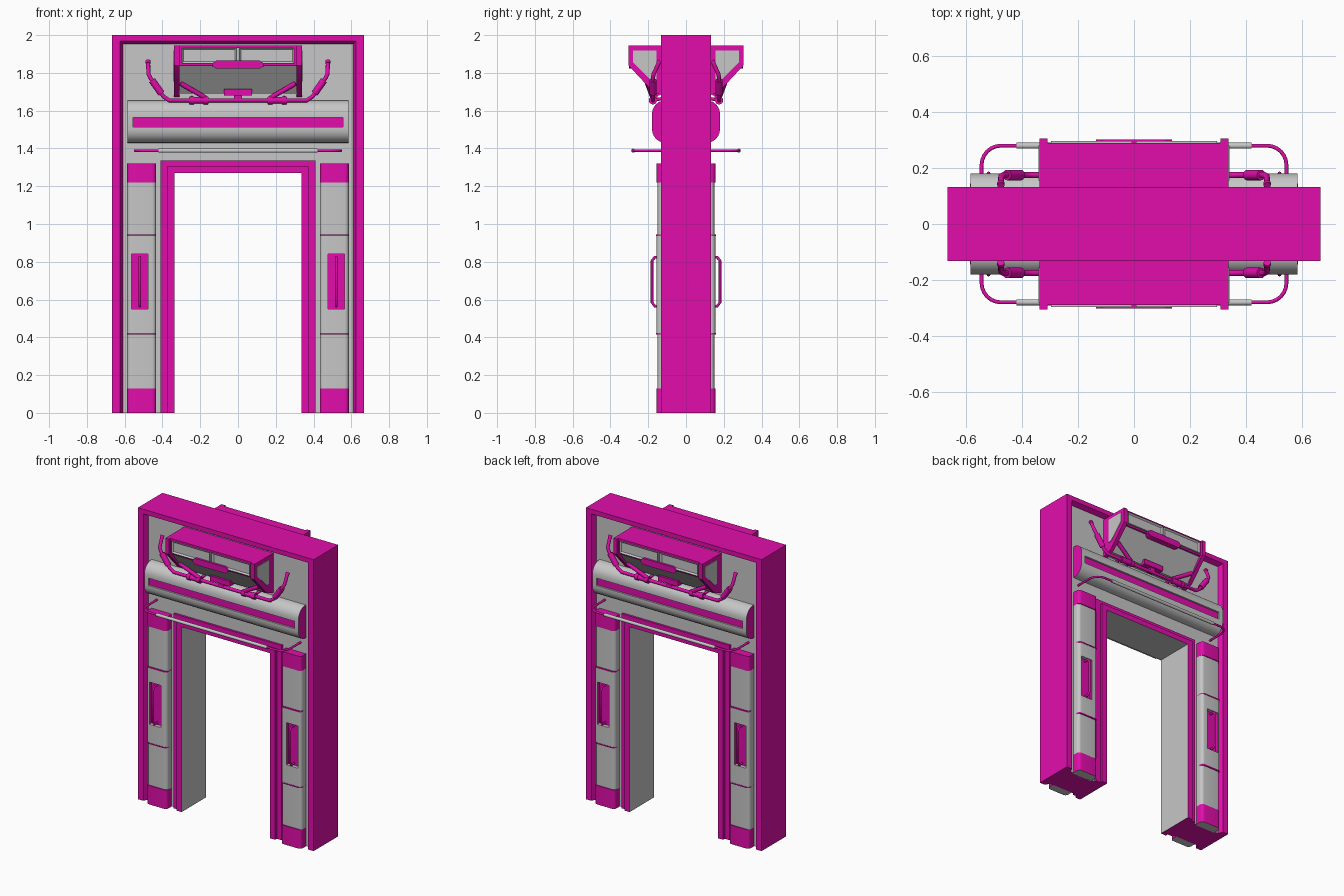
import bpy, bmesh, math
from mathutils import Vector

cube = bpy.data.objects.get("Cube")
if cube:
    bpy.data.objects.remove(cube, do_unlink=True)


def material(name, rgb):
    m = bpy.data.materials.new(name)
    m.use_nodes = True
    m.diffuse_color = (*rgb, 1)
    m.node_tree.nodes["Principled BSDF"].inputs["Base Color"].default_value = (*rgb, 1)
    return m


GREY, PINK = 0, 1
MATS = [material("grey metal", (0.57, 0.57, 0.57)), material("magenta paint", (0.76, 0.004, 0.41))]
parts = []


def finish(name, bm, rule, mirror):
    """Colour faces with a fixed index or a rule(centre, normal), then add mirroring."""
    bmesh.ops.recalc_face_normals(bm, faces=bm.faces)
    me = bpy.data.meshes.new(name)
    for m in MATS:
        me.materials.append(m)
    for f in bm.faces:
        f.normal_update()
        f.material_index = rule(f.calc_center_median(), f.normal) if callable(rule) else rule
    bm.to_mesh(me)
    bm.free()
    ob = bpy.data.objects.new(name, me)
    bpy.context.collection.objects.link(ob)
    if mirror:
        mod = ob.modifiers.new("mirror", "MIRROR")
        mod.use_axis = ("x" in mirror, "y" in mirror, False)
        mod.use_mirror_merge = False
    parts.append(ob)
    return ob


def prism(name, pts, lo, hi, axis, rule, mirror="xy"):
    """Extrude a 2D profile: axis z takes (x, y), axis x takes (z, y), axis y takes (x, z)."""
    place = {"z": lambda a, b, t: (a, b, t), "x": lambda a, b, t: (t, b, a),
             "y": lambda a, b, t: (a, t, b)}[axis]
    bm = bmesh.new()
    ends = [[bm.verts.new(place(a, b, t)) for a, b in pts] for t in (lo, hi)]
    n = len(pts)
    for e in ends:
        bm.faces.new(e)
    for i in range(n):
        j = (i + 1) % n
        bm.faces.new((ends[0][i], ends[0][j], ends[1][j], ends[1][i]))
    return finish(name, bm, rule, mirror)


def box(name, x, y, z, rule, mirror="xy"):
    return prism(name, [(x[0], y[0]), (x[1], y[0]), (x[1], y[1]), (x[0], y[1])], *z, "z", rule, mirror)


def rounded(a0, a1, back, front, r, notch=None):
    """Profile with two rounded front corners and an optional slot (start, end, floor)."""
    pts = [(a0, back)]
    arc = [math.radians(15 * k) for k in range(7)]
    pts += [(a0 + r - r * math.cos(t), front + r - r * math.sin(t)) for t in arc]
    if notch:
        s, e, floor = notch
        pts += [(s, front), (s, floor), (e, floor), (e, front)]
    pts += [(a1 - r + r * math.sin(t), front + r - r * math.cos(t)) for t in arc]
    return pts + [(a1, back)]


def tube(name, path, r, colour, mirror="xy"):
    """Round pipe along a path, with mitred bends and flat ends."""
    path = [Vector(p) for p in path]
    bm = bmesh.new()
    rings = []
    for i, p in enumerate(path):
        before = (p - path[i - 1]).normalized() if i else (path[1] - p).normalized()
        after = (path[i + 1] - p).normalized() if i + 1 < len(path) else before
        along = (before + after).normalized()
        stretch = 1 / along.dot(before)
        bend = after - before
        side = bend.normalized() if bend.length > 1e-4 else along.orthogonal().normalized()
        if rings:
            # carry the previous ring along the segment onto this mitre plane
            ring = []
            for v in rings[-1]:
                d = (p - v.co).dot(along) / before.dot(along)
                ring.append(bm.verts.new(v.co + before * d))
        else:
            up = along.cross(side)
            ring = [bm.verts.new(p + r * stretch * (side * math.cos(t) + up * math.sin(t)))
                    for t in [math.tau * k / 12 for k in range(12)]]
        rings.append(ring)
    for a, b in zip(rings, rings[1:]):
        for k in range(12):
            bm.faces.new((a[k], a[(k + 1) % 12], b[(k + 1) % 12], b[k]))
    for ring in (rings[0], rings[-1]):
        bm.faces.new(ring)
    return finish(name, bm, colour, mirror)


# Door frame: one cross-section (half width, height, depth) swept round the arch
half = [(0.667, 2.0, -0.133), (0.626, 1.968, -0.133), (0.61, 1.953, -0.10), (0.41, 1.335, -0.10),
        (0.41, 1.335, -0.115), (0.375, 1.305, -0.115), (0.375, 1.305, -0.133), (0.335, 1.27, -0.133)]
section = half + [(x, z, -y) for x, z, y in reversed(half)]
bm = bmesh.new()
loops = [[bm.verts.new(c) for c in ((-x, y, 0), (-x, y, z), (x, y, z), (x, y, 0))] for x, z, y in section]
for i, a in enumerate(loops):
    b = loops[(i + 1) % len(loops)]
    for k in range(3):
        bm.faces.new((a[k], a[k + 1], b[k + 1], b[k]))
for k in (0, 3):
    bm.faces.new([lp[k] for lp in loops])


def frame_rule(c, n):
    panel = abs(n.y) > 0.9 and abs(c.y) < 0.105
    reveal = abs(c.y) < 0.01 and abs(c.x) < 0.34 and 0.1 < c.z < 1.3
    return GREY if panel or reveal else PINK


finish("door_frame", bm, frame_rule, "")

# Side columns with caps, rings and a recessed grip
COL = (0.433, 0.587, -0.09)


def cap_rule(c, n):
    return GREY if n.z < -0.5 else PINK


def slot_rule(c, n):
    return PINK if 0.47 < c.x < 0.57 and -0.155 < c.y < -0.12 and abs(n.z) < 0.5 else GREY


plain = rounded(*COL, -0.15, 0.022)
raised = rounded(*COL, -0.156, 0.022)
slotted = rounded(*COL, -0.156, 0.022, (0.477, 0.564, -0.132))
prism("column_foot_cap", raised, 0, 0.13, "z", cap_rule)
prism("column_lower", plain, 0.13, 0.42, "z", GREY)
prism("column_middle_lower", raised, 0.42, 0.55, "z", GREY)
prism("column_middle_slot", slotted, 0.55, 0.84, "z", slot_rule)
prism("column_middle_upper", raised, 0.84, 0.94, "z", GREY)
prism("column_upper", plain, 0.94, 1.22, "z", GREY)
prism("column_head_cap", raised, 1.22, 1.32, "z", PINK)
for z in (0.42, 0.94):
    prism("column_ring", rounded(*COL, -0.158, 0.022), z - 0.004, z + 0.004, "z", PINK)
tube("grip_handle", [(0.52, -0.13, 0.565), (0.52, -0.165, 0.565), (0.52, -0.18, 0.585),
                     (0.52, -0.18, 0.805), (0.52, -0.165, 0.825), (0.52, -0.13, 0.825)], 0.007, PINK)

# Rounded housing above the opening, with a long recessed stripe
prism("housing_body", rounded(1.43, 1.655, -0.09, -0.18, 0.072, (1.513, 1.565, -0.168)), -0.555, 0.555, "x",
      lambda c, n: PINK if abs(n.y) > 0.9 and 1.52 < c.z < 1.56 and -0.17 < c.y < -0.16 else GREY, "y")
prism("housing_end", rounded(1.43, 1.655, -0.09, -0.18, 0.072), 0.555, 0.585, "x",
      lambda c, n: PINK if n.x > 0.9 else GREY)

# Slim rail below the housing
bend = [(0.475 + 0.07 * math.cos(t), -0.21 - 0.07 * math.sin(t), 1.388)
        for t in [math.radians(15 * k) for k in range(7)]]
tube("rail_bracket", [(0.545, -0.09, 1.388)] + bend + [(0.40, -0.28, 1.388)], 0.007, PINK)
tube("rail_bar", [(-0.42, -0.28, 1.388), (0.42, -0.28, 1.388)], 0.011, GREY, "y")

# Sign box: wedge body, end frames, cover and two inset windows
prism("sign_body", [(1.94, -0.09), (1.94, -0.28), (1.845, -0.28), (1.69, -0.16), (1.69, -0.09)],
      -0.315, 0.315, "x", GREY, "y")
prism("sign_end_frame", [(1.945, -0.09), (1.945, -0.305), (1.84, -0.305), (1.695, -0.17), (1.67, -0.09)],
      0.31, 0.338, "x", PINK)
prism("sign_end_panel", [(1.918, -0.155), (1.918, -0.28), (1.855, -0.28), (1.755, -0.18), (1.755, -0.155)],
      0.337, 0.342, "x", GREY)
box("sign_cover", (-0.335, 0.335), (-0.29, -0.09), (1.932, 1.945), PINK, "y")
box("sign_lower_trim", (-0.315, 0.315), (-0.286, -0.26), (1.838, 1.85), PINK, "y")
box("sign_side_trim", (0.297, 0.312), (-0.288, -0.26), (1.84, 1.935), PINK)
win = box("sign_window", (0.008, 0.297), (-0.297, -0.26), (1.85, 1.932), GREY)
bm = bmesh.new()
bm.from_mesh(win.data)
front = [f for f in bm.faces if f.normal.y < -0.9]
bmesh.ops.inset_region(bm, faces=front, thickness=0.013, depth=0)
bmesh.ops.translate(bm, vec=Vector((0, 0.01, 0)), verts=front[0].verts)
bm.to_mesh(win.data)
bm.free()
prism("sign_clasp", [(-0.135, 1.836), (-0.115, 1.822), (0.115, 1.822), (0.135, 1.836),
                     (0.135, 1.85), (0.115, 1.865), (-0.115, 1.865), (-0.135, 1.85)],
      -0.302, -0.26, "y", PINK, "y")

# Pipe under the sign, with upturned arms, sleeves and braces
Y = -0.175
tube("pipe", [(0, Y, 1.655), (0.365, Y, 1.655), (0.395, Y, 1.675), (0.465, Y, 1.775),
              (0.474, Y + 0.004, 1.795), (0.476, -0.142, 1.858)], 0.011, PINK)
tube("pipe_arm_sleeve", [(0.405, Y, 1.69), (0.455, Y, 1.761)], 0.019, PINK)
tube("pipe_clamp", [(0.155, Y, 1.655), (0.26, Y, 1.655)], 0.018, PINK)
for x in (0.17, 0.245):
    tube("pipe_clamp_collar", [(x - 0.012, Y, 1.655), (x + 0.012, Y, 1.655)], 0.022, PINK)
    tube("pipe_mount", [(x, Y, 1.655), (x, -0.09, 1.67)], 0.009, PINK)
tube("pipe_brace", [(0.305, -0.205, 1.745), (0.17, Y, 1.667)], 0.013, PINK)
tube("arm_tip", [(0.476, -0.147, 1.85), (0.476, -0.138, 1.864)], 0.013, PINK)
box("pipe_centre_block", (-0.075, 0.075), (-0.195, -0.14), (1.68, 1.715), PINK, "y")
box("pipe_centre_foot", (-0.02, 0.02), (-0.185, -0.15), (1.655, 1.685), PINK, "y")

# Smooth the rounded parts and keep hard edges
bpy.ops.object.select_all(action="DESELECT")
for ob in parts:
    ob.select_set(True)
bpy.context.view_layer.objects.active = parts[0]
bpy.ops.object.shade_smooth_by_angle(angle=math.radians(35))
